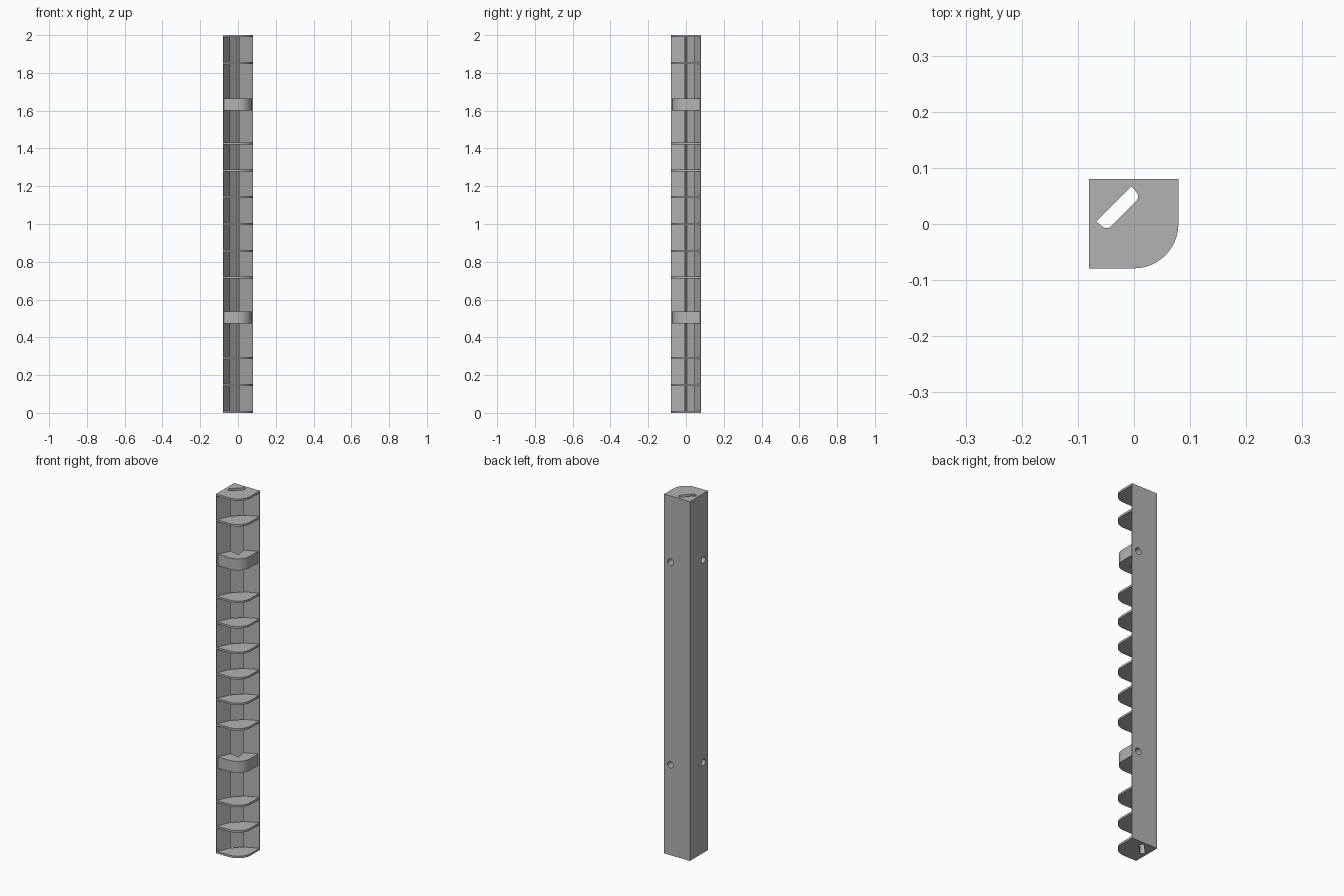
import bpy, bmesh
from math import sin, cos, pi, radians
from mathutils import Matrix

if "Cube" in bpy.data.objects:
    bpy.data.objects.remove(bpy.data.objects["Cube"], do_unlink=True)

HEIGHT, HALF, R = 2.0, 0.08, 0.079
SHELF_T = 0.011
PITCH = (HEIGHT - SHELF_T) / 14
CLIP_Z = (0.504, 1.632)

grey = bpy.data.materials.new("plain_grey")
grey.use_nodes = True
grey.diffuse_color = (0.45, 0.45, 0.45, 1)
grey.node_tree.nodes["Principled BSDF"].inputs["Base Color"].default_value = (0.45, 0.45, 0.45, 1)


def mirrored(points):
    """Second half of a profile, mirrored across the diagonal."""
    return [(-y, -x) for x, y in reversed(points)]


def prism(name, outline, z0, z1):
    bm = bmesh.new()
    face = bm.faces.new([bm.verts.new((x, y, z0)) for x, y in outline])
    top = bmesh.ops.extrude_face_region(bm, geom=[face])["geom"]
    verts = [v for v in top if isinstance(v, bmesh.types.BMVert)]
    bmesh.ops.translate(bm, verts=verts, vec=(0, 0, z1 - z0))
    bmesh.ops.recalc_face_normals(bm, faces=bm.faces)
    return finish(name, bm)


def finish(name, bm):
    mesh = bpy.data.meshes.new(name)
    bm.to_mesh(mesh)
    bm.free()
    mesh.materials.append(grey)
    obj = bpy.data.objects.new(name, mesh)
    bpy.context.collection.objects.link(obj)
    return obj


def smooth(obj):
    bpy.ops.object.select_all(action="DESELECT")
    obj.select_set(True)
    bpy.context.view_layer.objects.active = obj
    bpy.ops.object.shade_smooth_by_angle(angle=radians(30))


def arc(r, steps=20):
    return [(r * sin(a), -r * cos(a)) for a in (i * pi / 2 / steps for i in range(steps + 1))]


# Key points of the profile: wall tip, slot lip and rounded slot end
tip = (-0.076, -R)
lip = (-0.042, -0.005)
slot_end = [lip, (-0.046, -0.0075), (-0.052, -0.007), (-0.060, -0.002), (-0.067, 0.0045)]

# Corner body with the open cable slot
half = [(-HALF, HALF), (-HALF, -R), tip] + slot_end
body = prism("corner_body", half + mirrored(half[1:]), 0, HEIGHT)

# Thin shelves, with gaps where the clips sit
shelf_half = [lip, tip]
shelf_outline = shelf_half + arc(R) + mirrored(shelf_half)
shelves = [prism(f"shelf_{i}", shelf_outline, i * PITCH, i * PITCH + SHELF_T)
           for i in range(15) if i not in (3, 4, 11, 12)]

# Thick screw blocks with a notch behind
clip_r = 0.073
clip_half = [lip, (-clip_r, -clip_r)]
clip_outline = [(0.015, -0.015)] + clip_half + arc(clip_r) + mirrored(clip_half)
clips = [prism(f"screw_block_{i}", clip_outline, z - 0.032, z + 0.032)
         for i, z in enumerate(CLIP_Z)]

# Blind screw holes in both back faces
bm = bmesh.new()
for z in CLIP_Z:
    for loc, turn, axis in (((0.039, HALF, z), pi / 2, "X"), ((-HALF, -0.039, z), pi / 2, "Y")):
        bmesh.ops.create_cone(bm, cap_ends=True, segments=24, radius1=0.018, radius2=0.018,
                              depth=0.09, matrix=Matrix.Translation(loc) @ Matrix.Rotation(turn, 4, axis))
cutter = finish("hole_cutter", bm)
cutter.hide_render = True

for obj in [body] + clips:
    mod = obj.modifiers.new("holes", "BOOLEAN")
    mod.operation = "DIFFERENCE"
    mod.solver = "EXACT"
    mod.object = cutter
    graph = bpy.context.evaluated_depsgraph_get()
    mesh = bpy.data.meshes.new_from_object(obj.evaluated_get(graph))
    obj.modifiers.clear()
    obj.data = mesh
bpy.data.objects.remove(cutter, do_unlink=True)

for obj in [body] + shelves + clips:
    smooth(obj)
